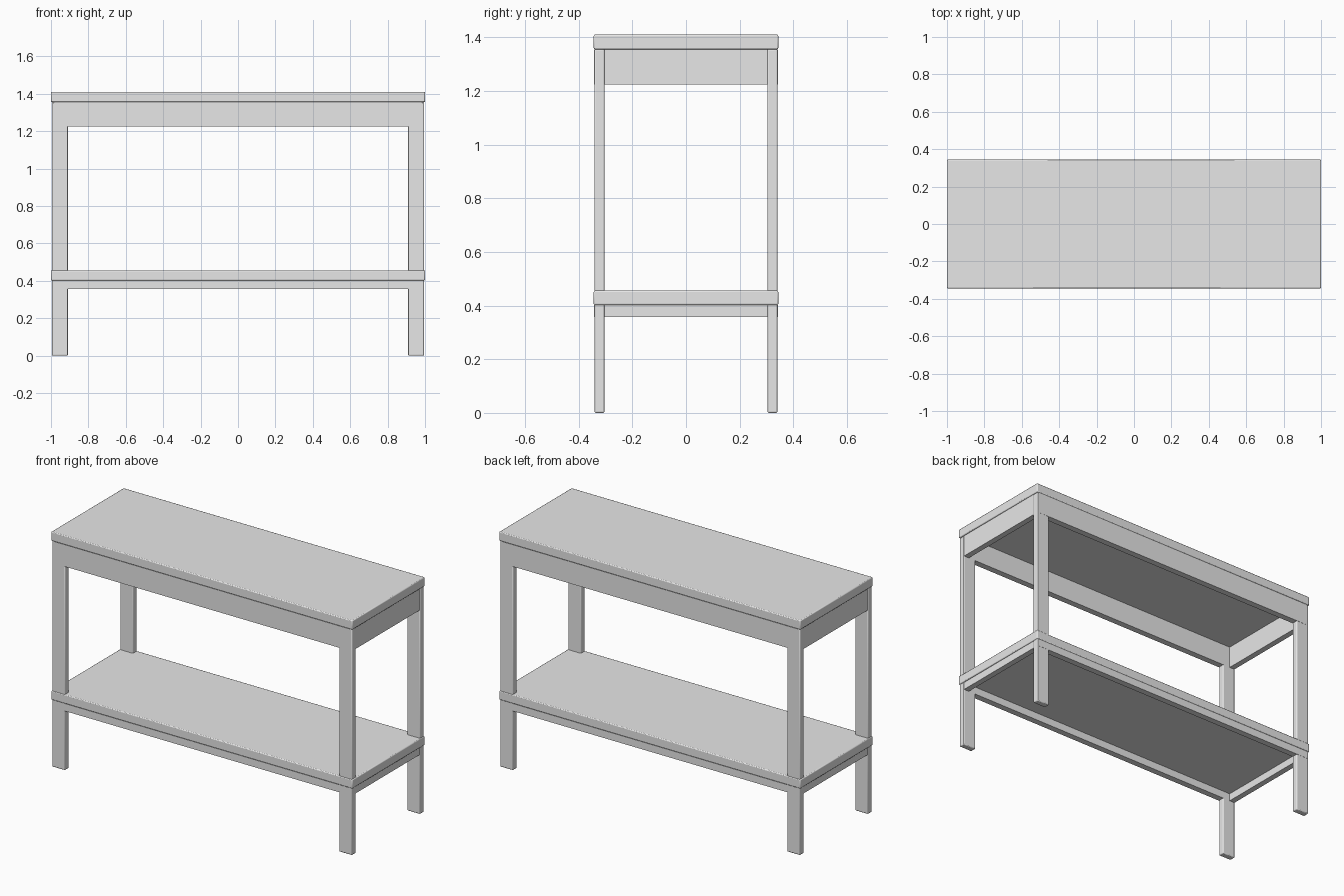
import bpy
import math

cube = bpy.data.objects.get("Cube")
if cube:
    bpy.data.objects.remove(cube, do_unlink=True)

grey = bpy.data.materials.new("plain_grey")
grey.use_nodes = True
grey.diffuse_color = (0.8, 0.8, 0.8, 1)
grey.node_tree.nodes["Principled BSDF"].inputs["Base Color"].default_value = (0.8, 0.8, 0.8, 1)


def board(name, x, y, z, bevel=0.0):
    """Box from (low, high) ranges on each axis, with optional softened edges."""
    ranges = (x, y, z)
    bpy.ops.mesh.primitive_cube_add(size=1, location=[(a + b) / 2 for a, b in ranges])
    ob = bpy.context.object
    ob.name = name
    ob.scale = [b - a for a, b in ranges]
    bpy.ops.object.transform_apply(location=False, rotation=False, scale=True)
    ob.data.materials.append(grey)
    if bevel:
        mod = ob.modifiers.new("soft_edges", 'BEVEL')
        mod.width = bevel
        mod.segments = 2
        bpy.ops.object.shade_smooth_by_angle(angle=math.radians(40))
    return ob


def span(sign, inner, outer):
    """Range between two distances from the centre, on the given side."""
    return tuple(sorted((sign * inner, sign * outer)))


HALF_X, HALF_Y = 1.0, 0.344       # tabletop and shelf
LEG_X, LEG_Y = 0.995, 0.341       # outer faces of the frame
LEG_W, THICK = 0.085, 0.037
TOP, TOP_UNDER = 1.41, 1.355
SHELF, SHELF_UNDER = 0.456, 0.402

# Tabletop and lower shelf
board("tabletop", (-HALF_X, HALF_X), (-HALF_Y, HALF_Y), (TOP_UNDER, TOP), 0.005)
board("lower_shelf", (-HALF_X, HALF_X), (-HALF_Y, HALF_Y), (SHELF_UNDER, SHELF), 0.005)

# Four legs
for sx, side in ((1, "left"), (-1, "right")):
    for sy, end in ((-1, "front"), (1, "back")):
        board(f"{end}_{side}_leg", span(sx, LEG_X - LEG_W, LEG_X),
              span(sy, LEG_Y - THICK, LEG_Y), (0, TOP_UNDER), 0.005)

# Aprons below the tabletop and rails below the shelf
for label, low, high in (("apron", 1.224, TOP_UNDER), ("shelf_rail", 0.357, SHELF_UNDER)):
    for sy, end in ((-1, "front"), (1, "back")):
        board(f"{end}_{label}", (0.01 - LEG_X, LEG_X - 0.01),
              span(sy, LEG_Y - THICK, LEG_Y + 0.001), (low, high))
    for sx, side in ((1, "left"), (-1, "right")):
        board(f"{side}_{label}", span(sx, LEG_X - THICK, LEG_X - 0.002),
              (THICK - LEG_Y, LEG_Y - THICK), (low, high))
